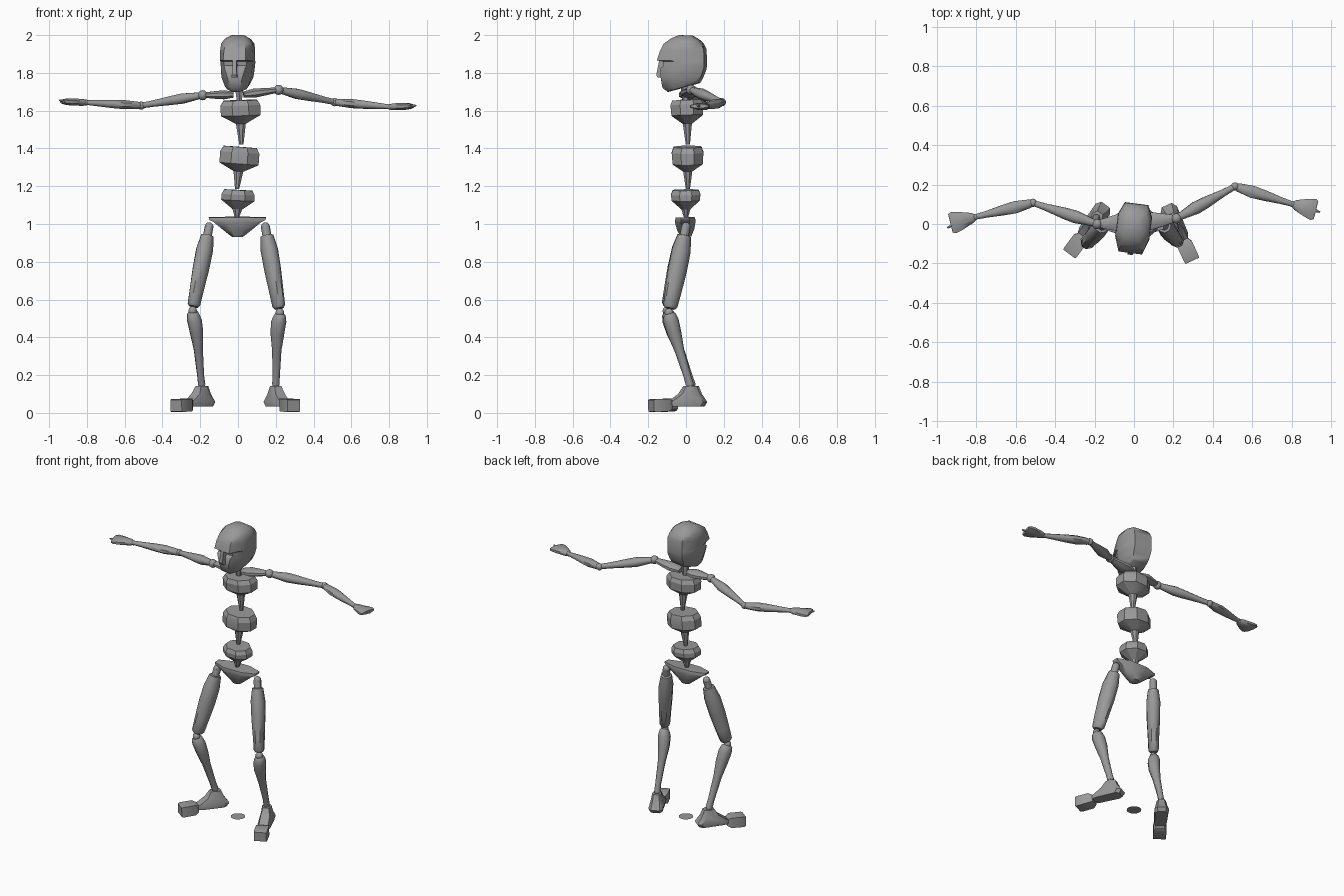
import bpy, bmesh, math
from mathutils import Vector as V, Matrix

if "Cube" in bpy.data.objects:
    bpy.data.objects.remove(bpy.data.objects["Cube"])

grey = bpy.data.materials.new("dark_grey")
grey.diffuse_color = (.32, .32, .32, 1)
grey.use_nodes = True
grey.node_tree.nodes["Principled BSDF"].inputs["Base Color"].default_value = grey.diffuse_color


def finish(name, bm, angle=35):
    me = bpy.data.meshes.new(name)
    bm.to_mesh(me)
    bm.free()
    me.materials.append(grey)
    ob = bpy.data.objects.new(name, me)
    bpy.context.collection.objects.link(ob)
    bpy.ops.object.select_all(action='DESELECT')
    ob.select_set(True)
    bpy.context.view_layer.objects.active = ob
    bpy.ops.object.shade_smooth_by_angle(angle=math.radians(angle))
    return ob


def loft(name, rings, angle=35):
    """Skin equal-sized rings of points and cap both ends."""
    bm = bmesh.new()
    vs = [[bm.verts.new(p) for p in r] for r in rings]
    n = len(vs[0])
    for a, b in zip(vs, vs[1:]):
        for i in range(n):
            j = (i + 1) % n
            bm.faces.new((a[i], a[j], b[j], b[i]))
    bm.faces.new(vs[0][::-1])
    bm.faces.new(vs[-1])
    bmesh.ops.recalc_face_normals(bm, faces=bm.faces)
    return finish(name, bm, angle)


def bone(name, p0, p1, prof, n=8, ref=(1, 0, 0), angle=50):
    """Faceted limb from p0 to p1; prof = (t, half width along ref, half depth, width offset)."""
    p0, p1 = V(p0), V(p1)
    d = (p1 - p0).normalized()
    u = V(ref)
    u = (u - d * u.dot(d)).normalized()
    w = d.cross(u)
    k = 1 / math.cos(math.pi / n) if n % 4 == 0 else 1
    rings = []
    for t, a, b, *o in prof:
        c = p0.lerp(p1, t) + u * (o[0] if o else 0)
        rings.append([c + u * a * k * math.cos((i + .5) * math.tau / n)
                      + w * b * k * math.sin((i + .5) * math.tau / n) for i in range(n)])
    return loft(name, rings, angle)


def ball(name, p, r):
    bm = bmesh.new()
    bmesh.ops.create_uvsphere(bm, u_segments=10, v_segments=7, radius=r,
                              matrix=Matrix.Translation(p))
    finish(name, bm, 60)


# Head: (front y, back y, front/mid/back half widths, front z, back z)
def head_ring(yf, yb, wf, wm, wb, zf, zb):
    half = [(wf, 0), (wm, .3), (wm, .72), (wb, 1)]
    pts = half + [(-x, s) for x, s in half[::-1]]
    return [V((x, yf + (yb - yf) * s, zf + (zb - zf) * s)) for x, s in pts]


turn = Matrix.Rotation(-.13, 4, 'Z')
head = loft("head", [head_ring(*r) for r in (
    (-.095, .065, .022, .052, .045, 1.70, 1.745),
    (-.122, .072, .027, .062, .05, 1.72, 1.75),
    (-.13, .088, .04, .08, .058, 1.775, 1.783),
    (-.128, .102, .055, .084, .06, 1.825, 1.82),
    (-.112, .104, .06, .086, .06, 1.838, 1.84),
    (-.115, .104, .06, .087, .06, 1.86, 1.86),
    (-.148, .104, .06, .087, .06, 1.866, 1.866),
    (-.132, .102, .058, .087, .06, 1.915, 1.925),
    (-.112, .088, .052, .083, .055, 1.955, 1.955),
    (-.075, .068, .042, .067, .045, 1.982, 1.975),
    (-.035, .035, .022, .035, .022, 2.0, 1.997))], 50)
nose = loft("nose", [[V((x * w, y, z)) for x, y in ((-1, yf), (1, yf), (1, -.1), (-1, -.1))]
                     for w, yf, z in ((.014, -.15, 1.775), (.013, -.157, 1.79), (.01, -.142, 1.866))])
for ob in (head, nose):
    ob.data.transform(turn)


# Spine: thin stem flaring into a faceted block
def vertebra(name, p0, p1, stem, flare, shoulder, w, d):
    bone(name, p0, p1, [(0, .011, .011), (stem, .026, .024), (flare, w, d * .95),
                        (shoulder, w, d), (1, w * .84, d * .88)], angle=25)


vertebra("lower_spine", (-.006, 0, 1.035), (.002, -.002, 1.18), .3, .62, .83, .088, .078)
vertebra("middle_spine", (-.005, .01, 1.185), (.012, .008, 1.408), .42, .6, .87, .104, .084)
vertebra("chest", (.018, .01, 1.42), (.012, .004, 1.655), .47, .66, .89, .105, .087)
bone("neck", (.008, 0, 1.63), (.005, -.005, 1.75), [(0, .012, .012), (.55, .022, .022), (1, .026, .026)], 6)

# Pelvis: wide flat top curving into a blunt tip
bone("pelvis", (-.003, 0, .933), (-.003, -.005, 1.036),
     [(0, .03, .028), (.35, .075, .045), (.75, .125, .055), (.86, .148, .054), (1, .152, .05)])

# Limb joint positions per side
sides = {
    "left": dict(hip=(-.153, 0, .985), knee=(-.24, -.1, .54), ankle=(-.192, .03, .15), toe=(-.6, -.8),
                 clav=(-.025, .01, 1.685), sho=(-.187, .0, 1.682), elb=(-.512, .107, 1.627),
                 wrist=(-.805, .035, 1.643), hand=(-.93, .003, 1.648), tip=(-.945, -.02, 1.655)),
    "right": dict(hip=(.145, 0, .985), knee=(.222, -.09, .53), ankle=(.2, .02, .15), toe=(.42, -.908),
                  clav=(.03, .01, 1.685), sho=(.215, .028, 1.71), elb=(.512, .19, 1.645),
                  wrist=(.805, .1, 1.62), hand=(.922, .07, 1.624), tip=(.943, .06, 1.627)),
}
full = {"sho": "shoulder", "elb": "elbow"}

for side, j in sides.items():
    P = {k: V(v) for k, v in j.items() if k != "toe"}
    out = V((j["toe"][0], j["toe"][1], 0)).normalized()
    lat = V((-out.y, out.x, 0))
    inward = 1 if side == "left" else -1

    # Joints
    for k, r in (("hip", .024), ("knee", .024), ("ankle", .02), ("sho", .027), ("elb", .022), ("wrist", .016)):
        ball(f"{side}_{full.get(k, k)}_joint", P[k], r)

    # Legs
    bone(f"{side}_thigh", P["hip"], P["knee"],
         [(0, .022, .022), (.1, .022, .022), (.105, .032, .034), (.27, .042, .047), (.5, .04, .048),
          (.75, .034, .042), (.92, .031, .036), (.95, .022, .026)], 8, lat)
    bone(f"{side}_shin", P["knee"], P["ankle"],
         [(0, .018, .018), (.035, .028, .032), (.12, .037, .038, .004 * inward),
          (.28, .034, .035, .008 * inward), (.52, .023, .024, .006 * inward),
          (.88, .017, .019), (1, .018, .02)], 8, lat)

    # Feet, built in forward / sideways directions
    def foot_ring(z, back, front, w, wt):
        h = [(back, w * .6), (back + .025, w), (front - .03, w * .9), (front, wt)]
        c = V((P["ankle"].x, P["ankle"].y, z))
        return [c + out * f + lat * s for f, s in h + [(f, -s) for f, s in h[::-1]]]
    loft(f"{side}_foot", [foot_ring(*r) for r in (
        (.035, -.068, .12, .04, .026), (.058, -.083, .118, .045, .028),
        (.1, -.052, .055, .036, .028), (.142, -.034, .03, .029, .018))])
    base = V((P["ankle"].x, P["ankle"].y, .043))
    bone(f"{side}_toes", base + out * .112, base + out * .226 - V((0, 0, .005)),
         [(0, .026, .022), (.2, .04, .033), (.9, .04, .034), (1, .037, .03)], 4, lat, 35)

    # Collar bone, arms and hands
    flat = (P["wrist"] - P["sho"]).cross(V((0, 0, 1))).normalized()
    bone(f"{side}_collar_bone", P["clav"], P["sho"],
         [(0, .03, .016), (.3, .045, .024), (.6, .034, .02), (1, .016, .013)], 8, (0, 1, 0))
    bone(f"{side}_upper_arm", P["sho"], P["elb"],
         [(0, .017, .017), (.1, .02, .019), (.33, .032, .027), (.5, .029, .024),
          (.8, .018, .017), (1, .014, .015)], 8, flat)
    bone(f"{side}_forearm", P["elb"], P["wrist"],
         [(0, .015, .015), (.06, .022, .019), (.3, .031, .024), (.5, .027, .022),
          (.8, .017, .016), (1, .013, .012)], 8, flat)
    bone(f"{side}_hand", P["wrist"], P["hand"],
         [(0, .016, .012), (.12, .026, .018), (.6, .047, .019), (.88, .055, .015), (1, .048, .01)], 8, flat)
    bone(f"{side}_finger", P["hand"].lerp(P["wrist"], .3), P["tip"],
         [(0, .008, .008), (.7, .008, .008), (1, .004, .004)], 6, flat)

# Small flat disc just above the floor at the origin
bm = bmesh.new()
bmesh.ops.create_circle(bm, cap_ends=True, segments=16, radius=.045,
                        matrix=Matrix.Translation((0, 0, .027)))
finish("floor_disc", bm)
